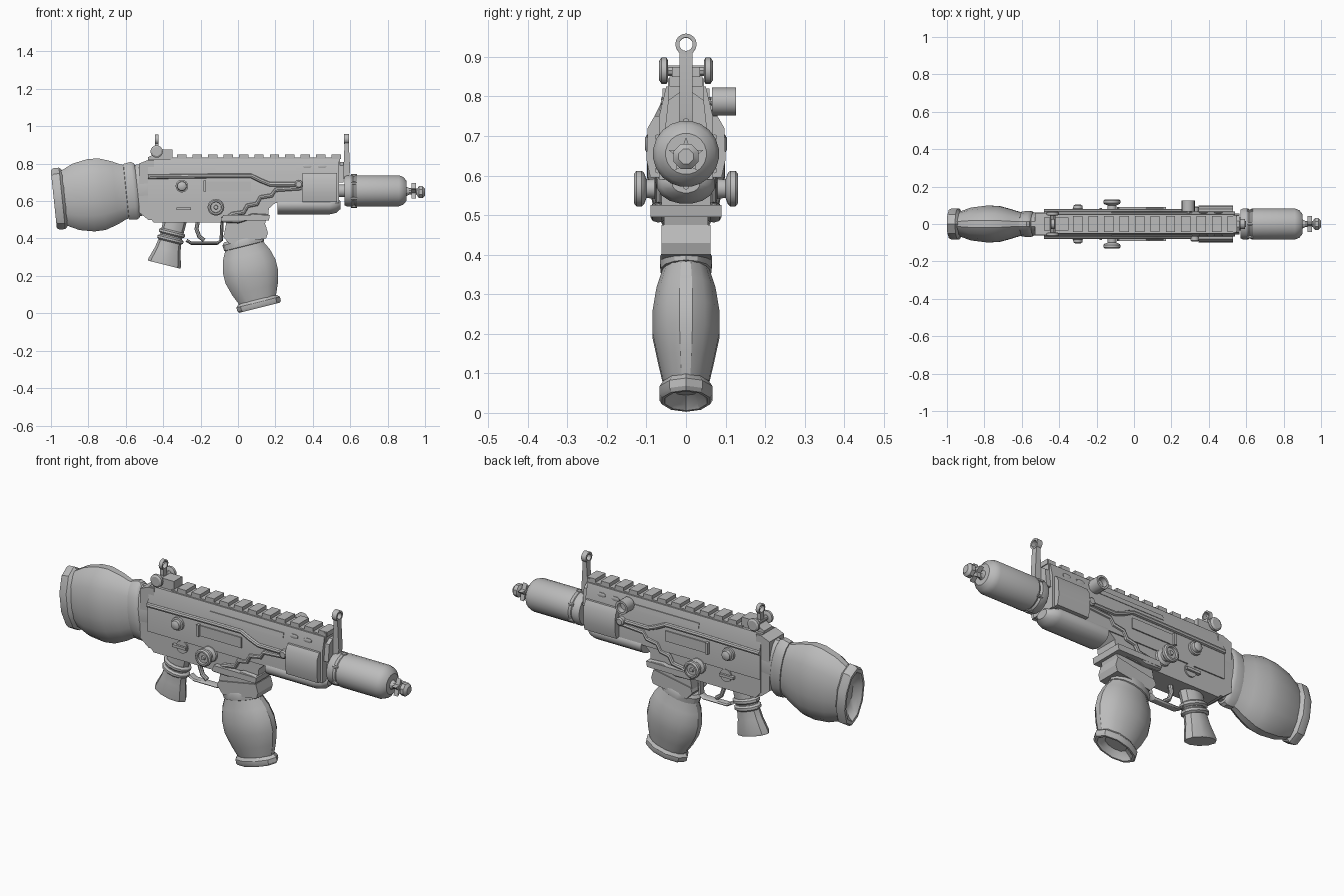
import bpy, bmesh, math
from mathutils import Vector

grey = bpy.data.materials.new("plain grey")
grey.diffuse_color = (0.5, 0.5, 0.5, 1)


def finish(name, bm):
    bmesh.ops.recalc_face_normals(bm, faces=bm.faces)
    me = bpy.data.meshes.new(name)
    bm.to_mesh(me)
    bm.free()
    me.materials.append(grey)
    ob = bpy.data.objects.new(name, me)
    bpy.context.collection.objects.link(ob)
    return ob


def skin(name, rings):
    """Closed surface through rings of equal point count."""
    bm = bmesh.new()
    vs = [[bm.verts.new(p) for p in r] for r in rings]
    n = len(vs[0])
    for a, b in zip(vs, vs[1:]):
        for i in range(n):
            bm.faces.new((a[i], a[(i + 1) % n], b[(i + 1) % n], b[i]))
    bm.faces.new(vs[0])
    bm.faces.new(vs[-1])
    return finish(name, bm)


def loft(name, x, z, angle, stations, n=16, y=0):
    """Elliptical stations (t, height radius, y radius) along an axis in the XZ plane."""
    a = math.radians(angle)
    d, u = Vector((math.cos(a), 0, math.sin(a))), Vector((-math.sin(a), 0, math.cos(a)))
    rings = []
    for t, ru, ry in stations:
        c = Vector((x, y, z)) + d * t
        ring = []
        for i in range(n):
            th = 2 * math.pi * (i + 0.5) / n
            ring.append(c + u * ru * math.sin(th) + Vector((0, ry * math.cos(th), 0)))
        rings.append(ring)
    return skin(name, rings)


def spool(name, x, z, stations, n=16):
    """Turned part along y, stations (y, radius)."""
    return skin(name, [[(x + r * math.cos(2 * math.pi * i / n), y, z + r * math.sin(2 * math.pi * i / n))
                        for i in range(n)] for y, r in stations])


def prism_y(name, pts, y0, y1):
    return skin(name, [[(x, y, z) for x, z in pts] for y in (y0, y1)])


def prism_x(name, pts, x0, x1):
    return skin(name, [[(x, y, z) for y, z in pts] for x in (x0, x1)])


def box(name, x0, x1, y0, y1, z0, z1):
    return prism_x(name, [(y0, z0), (y1, z0), (y1, z1), (y0, z1)], x0, x1)


def tube(name, pts, y, r, ry=None, n=8):
    """Bent rod through XZ points at depth y."""
    ps = [Vector((p[0], y, p[1])) for p in pts]
    rings = []
    for i, p in enumerate(ps):
        d = (ps[min(i + 1, len(ps) - 1)] - ps[max(i - 1, 0)]).normalized()
        u = Vector((-d.z, 0, d.x))
        rings.append([p + u * r * math.cos(2 * math.pi * k / n)
                      + Vector((0, (ry or r) * math.sin(2 * math.pi * k / n), 0)) for k in range(n)])
    return skin(name, rings)


def ring_x(name, x, y, z, r, minor, depth, n=16):
    """Flat sighting ring facing along x."""
    sect = [(x - depth, r + minor), (x + depth, r + minor), (x + depth, r - minor), (x - depth, r - minor)]
    bm = bmesh.new()
    vs = [[bm.verts.new((px, y + pr * math.cos(2 * math.pi * i / n), z + pr * math.sin(2 * math.pi * i / n)))
           for px, pr in sect] for i in range(n)]
    for i in range(n):
        for k in range(4):
            bm.faces.new((vs[i][k], vs[i][(k + 1) % 4], vs[(i + 1) % n][(k + 1) % 4], vs[(i + 1) % n][k]))
    return finish(name, bm)


# Stock: hollow butt plate, swollen body, collars
loft("butt_plate", -0.985, 0.61, 6, [(0.04, 0.08, 0.04), (0.02, 0.12, 0.06), (0, 0.135, 0.068), (0, 0.155, 0.08),
     (0.015, 0.165, 0.088), (0.045, 0.165, 0.088), (0.06, 0.15, 0.07)], 10)
loft("stock_body", -0.985, 0.61, 6, [(0.05, 0.148, 0.066), (0.12, 0.182, 0.09), (0.2, 0.198, 0.1),
     (0.26, 0.196, 0.099), (0.33, 0.172, 0.08), (0.37, 0.152, 0.067), (0.41, 0.14, 0.06)])
loft("stock_collar", -0.985, 0.61, 6, [(0.385, 0.13, 0.055), (0.39, 0.152, 0.068), (0.43, 0.158, 0.072),
     (0.445, 0.15, 0.066), (0.45, 0.14, 0.062), (0.53, 0.14, 0.062)])
prism_y("stock_mount", [(-0.53, 0.54), (-0.48, 0.5), (-0.45, 0.5), (-0.45, 0.82), (-0.48, 0.82), (-0.53, 0.8)], -0.06, 0.06)

# Receiver
prism_x("upper_receiver", [(-0.05, 0.825), (-0.068, 0.75), (-0.068, 0.59), (0.068, 0.59), (0.068, 0.75), (0.05, 0.825)], -0.48, 0.54)
prism_y("lower_receiver", [(-0.48, 0.6), (-0.48, 0.52), (-0.45, 0.485), (0.0, 0.485), (0.16, 0.5), (0.165, 0.56),
        (0.21, 0.6)], -0.062, 0.062)

# Top rail with teeth
box("rail_base", -0.36, 0.54, -0.042, 0.042, 0.81, 0.832)
for i in range(11):
    x = -0.325 + i * 0.0825
    box("rail_tooth", x, x + 0.05, -0.042, 0.042, 0.825, 0.85)
box("rail_end", 0.53, 0.545, -0.045, 0.045, 0.74, 0.845)

# Under-barrel tank
loft("lower_tank", 0.21, 0.578, 0, [(0, 0.05, 0.075), (0.28, 0.05, 0.075), (0.315, 0.042, 0.062), (0.337, 0.022, 0.035)])

# Side details on both sides
for s in (-1, 1):
    prism_x("hand_guard_plate", [(0.05 * s, 0.75), (0.08 * s, 0.75), (0.097 * s, 0.72), (0.1 * s, 0.64),
            (0.09 * s, 0.595), (0.05 * s, 0.595)], 0.345, 0.53)
    tube("upper_pipe", [(-0.48, 0.73), (-0.1, 0.735), (0.07, 0.735), (0.12, 0.71), (0.17, 0.69), (0.35, 0.69)],
         0.069 * s, 0.012)
    tube("step_pipe", [(0.34, 0.67), (0.2, 0.66), (0.18, 0.63), (0.12, 0.62), (0.1, 0.585), (0.05, 0.575),
         (0.03, 0.54), (-0.03, 0.53), (-0.07, 0.5)], 0.066 * s, 0.012)
    tube("lower_pipe", [(-0.09, 0.5), (0.0, 0.495), (0.08, 0.52), (0.16, 0.515)], 0.07 * s, 0.014, 0.02)
    spool("pipe_joint", 0.325, 0.69, [(0.05 * s, 0.022), (0.088 * s, 0.022), (0.094 * s, 0.015)], 12)
    box("side_slot", -0.185, 0.07, 0.066 * s, 0.074 * s, 0.65, 0.705)
    box("slot_stop", -0.185, -0.17, 0.066 * s, 0.085 * s, 0.65, 0.71)
    prism_x("upper_side_strip", [(0.05 * s, 0.79), (0.063 * s, 0.79), (0.067 * s, 0.765), (0.05 * s, 0.765)], -0.12, 0.31)
    for x in (0.37, 0.45):
        loft("vent", x - 0.022, 0.787, 0, [(0, 0.006, 0.004), (0.01, 0.012, 0.004), (0.034, 0.012, 0.004),
             (0.044, 0.006, 0.004)], 8, 0.06 * s)
    spool("side_button", -0.30, 0.68, [(0.06 * s, 0.034), (0.08 * s, 0.034), (0.082 * s, 0.026), (0.098 * s, 0.024),
          (0.104 * s, 0.014)])
    spool("selector_disc", -0.28, 0.56, [(0.05 * s, 0.033), (0.069 * s, 0.033)])
    box("selector_lever", -0.33, -0.25, 0.06 * s, 0.08 * s, 0.553, 0.567)
    # Valve knob with a recessed hub
    spool("valve_knob", -0.118, 0.567, [(0.05 * s, 0.045), (0.072 * s, 0.04), (0.08 * s, 0.025), (0.1 * s, 0.024),
          (0.106 * s, 0.04), (0.112 * s, 0.045), (0.125 * s, 0.045), (0.131 * s, 0.038), (0.131 * s, 0.03),
          (0.12 * s, 0.028), (0.12 * s, 0.012), (0.128 * s, 0.01)])
    # Rear sight knobs
    spool("rear_sight_knob", -0.435, 0.865, [(0.045 * s, 0.025), (0.049 * s, 0.033), (0.062 * s, 0.033), (0.068 * s, 0.024)])

# Rear sight
prism_y("rear_sight_base", [(-0.48, 0.81), (-0.48, 0.835), (-0.45, 0.85), (-0.42, 0.875), (-0.35, 0.875), (-0.35, 0.81)], -0.035, 0.035)
spool("rear_sight_axle", -0.435, 0.865, [(-0.05, 0.014), (0.05, 0.014)], 10)
box("rear_sight_stem", -0.445, -0.425, -0.014, 0.014, 0.86, 0.912)
ring_x("rear_sight_ring", -0.435, 0, 0.93, 0.022, 0.004, 0.01)

# Front sight
prism_x("front_sight_base", [(-0.055, 0.7), (0.055, 0.7), (0.045, 0.79), (0.017, 0.81), (-0.017, 0.81), (-0.045, 0.79)], 0.535, 0.565)
prism_y("front_sight_post", [(0.55, 0.72), (0.59, 0.72), (0.6, 0.76), (0.592, 0.915), (0.57, 0.915), (0.565, 0.8)], -0.016, 0.016)
ring_x("front_sight_ring", 0.58, 0, 0.932, 0.022, 0.005, 0.014)

# Side scope
spool("scope_stub", 0.29, 0.787, [(0.04, 0.012), (0.08, 0.012)], 10)
spool("scope_ring", 0.29, 0.787, [(0.066, 0.035), (0.126, 0.035), (0.126, 0.024), (0.1, 0.022)])

# Muzzle canister
loft("barrel_neck", 0.5, 0.655, 0, [(0, 0.035, 0.035), (0.1, 0.035, 0.035)], 12)
loft("canister", 0.57, 0.655, 0, [(0, 0.06, 0.06), (0, 0.078, 0.078), (0.012, 0.084, 0.084), (0.04, 0.084, 0.084),
     (0.05, 0.077, 0.077), (0.06, 0.084, 0.084), (0.29, 0.084, 0.084), (0.315, 0.074, 0.074), (0.332, 0.052, 0.052)], 20)
for k in range(6):
    a = math.pi * (k + 0.5) / 3
    loft("canister_bolt", 0.605, 0.655 + 0.083 * math.sin(a), 0, [(0, 0.008, 0.008), (0.03, 0.008, 0.008)], 6, 0.083 * math.cos(a))
loft("nozzle_stem", 0.89, 0.652, 0, [(0, 0.03, 0.03), (0.025, 0.018, 0.018), (0.08, 0.016, 0.016)], 10)
star = [((0.046 if i % 2 else 0.02) * math.sin(i * math.pi / 5), 0.65 - (0.046 if i % 2 else 0.02) * math.cos(i * math.pi / 5))
        for i in range(10)]
prism_x("nozzle_wheel", star, 0.928, 0.952)
loft("nozzle_tip", 0.955, 0.648, 0, [(0, 0.016, 0.016), (0.012, 0.034, 0.034), (0.032, 0.034, 0.034), (0.045, 0.02, 0.02)], 8)

# Pistol grip with rings
loft("grip", -0.395, 0.26, 76, [(0, 0.09, 0.05), (0.012, 0.09, 0.052), (0.08, 0.07, 0.044), (0.14, 0.06, 0.042), (0.25, 0.062, 0.045)], 10)
for t in (0.125, 0.16):
    loft("grip_ring", -0.395, 0.26, 76, [(t, 0.062, 0.045), (t + 0.008, 0.074, 0.054), (t + 0.02, 0.074, 0.054),
         (t + 0.028, 0.062, 0.045)], 12)

# Trigger and guard
tube("trigger_guard", [(-0.275, 0.39), (-0.25, 0.375), (-0.11, 0.375), (-0.09, 0.39), (-0.085, 0.49)], 0, 0.009, 0.022)
tube("trigger", [(-0.215, 0.49), (-0.222, 0.45), (-0.207, 0.41), (-0.18, 0.39)], 0, 0.011, 0.012)

# Magazine well
prism_y("magazine_ledge", [(-0.09, 0.495), (-0.08, 0.525), (0.17, 0.525), (0.165, 0.495)], -0.09, 0.09)
prism_y("magazine_well", [(-0.075, 0.42), (-0.06, 0.5), (0.15, 0.5), (0.14, 0.46)], -0.055, 0.055)
prism_y("magazine_band", [(-0.08, 0.41), (-0.07, 0.435), (0.147, 0.475), (0.16, 0.43), (0.15, 0.4), (-0.045, 0.37)], -0.062, 0.062)

# Barrel-shaped magazine with hollow base
loft("magazine_base", 0.115, 0.03, 104, [(0.03, 0.06, 0.035), (0.012, 0.09, 0.05), (0, 0.1, 0.056), (0, 0.113, 0.064),
     (0.01, 0.12, 0.07), (0.03, 0.12, 0.07), (0.045, 0.105, 0.06)], 10)
loft("magazine_body", 0.115, 0.03, 104, [(0.035, 0.1, 0.056), (0.1, 0.128, 0.071), (0.17, 0.148, 0.086), (0.23, 0.148, 0.086),
     (0.29, 0.132, 0.076), (0.34, 0.106, 0.06), (0.38, 0.1, 0.056)])
loft("magazine_collar", 0.115, 0.03, 104, [(0.335, 0.1, 0.056), (0.34, 0.11, 0.066), (0.37, 0.112, 0.068), (0.385, 0.1, 0.06)], 14)

for ob in bpy.context.scene.objects:
    ob.select_set(True)
    bpy.context.view_layer.objects.active = ob
bpy.ops.object.shade_smooth_by_angle(angle=math.radians(32))
